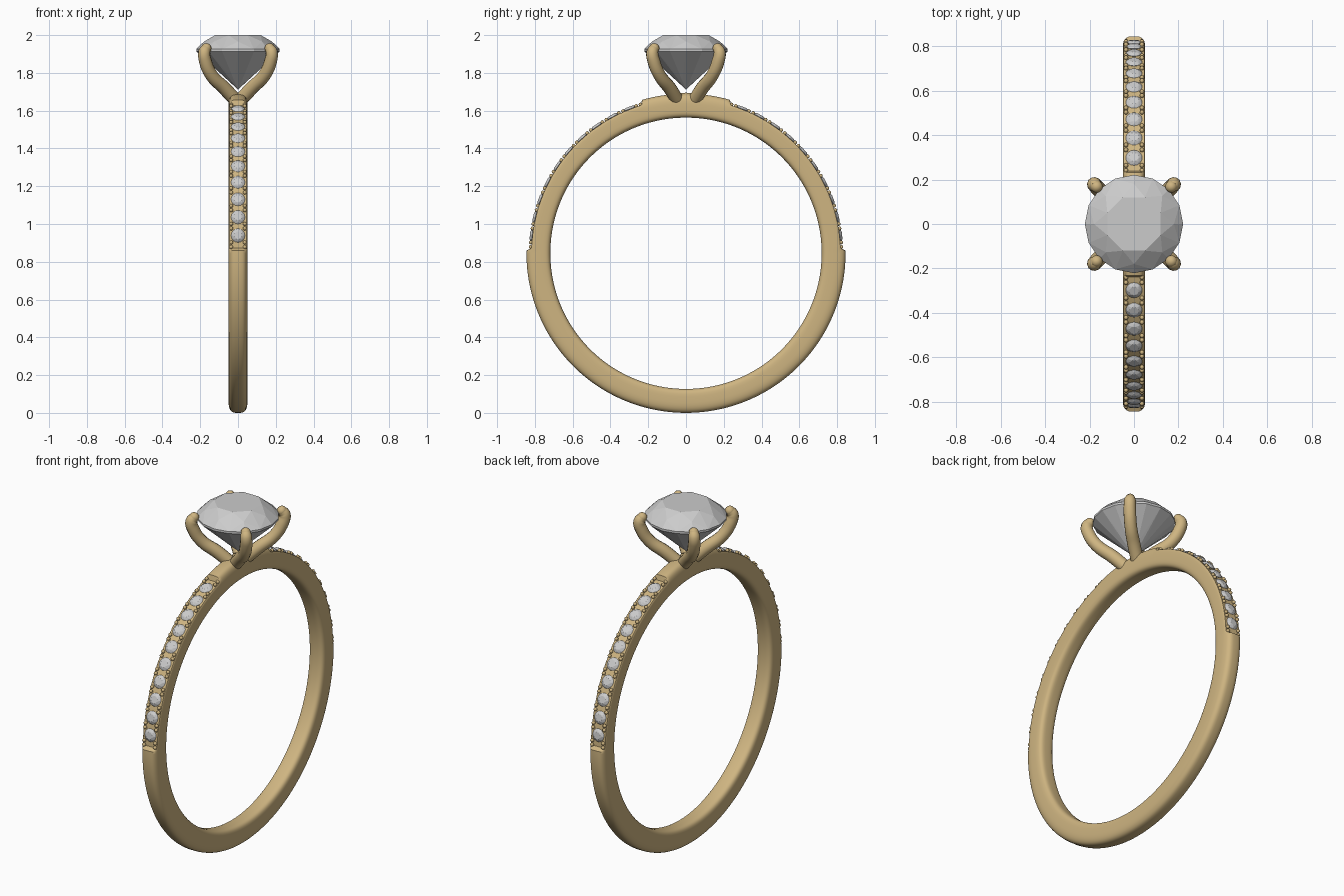
import bpy, bmesh
from math import sin, cos, pi, radians, copysign
from mathutils import Vector, Matrix

if "Cube" in bpy.data.objects:
    bpy.data.objects.remove(bpy.data.objects["Cube"])

CZ = 0.845  # centre height of the band
gold = bpy.data.materials.new("gold")
gold.diffuse_color = (0.62, 0.46, 0.22, 1)
gold.use_nodes = True
gold.node_tree.nodes["Principled BSDF"].inputs["Base Color"].default_value = gold.diffuse_color


def finish(bm, name, mat=None, smooth=None):
    bmesh.ops.recalc_face_normals(bm, faces=bm.faces)
    me = bpy.data.meshes.new(name)
    bm.to_mesh(me)
    bm.free()
    ob = bpy.data.objects.new(name, me)
    bpy.context.collection.objects.link(ob)
    if mat:
        me.materials.append(mat)
    if smooth:
        bpy.ops.object.select_all(action='DESELECT')
        ob.select_set(True)
        bpy.context.view_layer.objects.active = ob
        bpy.ops.object.shade_smooth_by_angle(angle=radians(smooth))
    return ob


def on_band(elev, r, side, x=0):
    """Frame on the band: local z points outwards at the given elevation."""
    a = radians(elev)
    n = Vector((0, side * cos(a), sin(a)))
    rot = n.to_track_quat('Z', 'X').to_matrix().to_4x4()
    return Matrix.Translation(Vector((x, 0, CZ)) + n * r) @ rot


def add_gem(bm, mat, rings):
    """Faceted stone: hull of (count, radius, height, twist) rings."""
    vs = []
    for n, r, z, tw in rings:
        for i in range(n):
            a = 2 * pi * (i + tw) / n
            vs.append(bm.verts.new(mat @ Vector((r * cos(a), r * sin(a), z))))
    bmesh.ops.convex_hull(bm, input=vs)


# Band: rounded section swept round, cut down to a seat where small stones sit
bm = bmesh.new()
N, M = 360, 32
loops = []
for i in range(N):
    deg = i - 90.0
    elev = deg if deg <= 90 else 180 - deg
    seat = 1.5 < elev < 74
    loop = []
    for j in range(M):
        t = 2 * pi * (j + 0.5) / M
        c, s = cos(t), sin(t)
        x = 0.05 * copysign(abs(c) ** 0.55, c)
        p = 0.8 if s > 0 else 0.45
        r = 0.781 + (0.064 if s > 0 else 0.063) * copysign(abs(s) ** p, s)
        if seat:
            r = min(r, 0.818)
            x = 0.05 * copysign(abs(c) ** 0.3, c) if s > 0 else x
        a = radians(deg)
        loop.append(bm.verts.new((x, r * cos(a), CZ + r * sin(a))))
    loops.append(loop)
for i in range(N):
    A, B = loops[i], loops[(i + 1) % N]
    for j in range(M):
        k = (j + 1) % M
        bm.faces.new((A[j], A[k], B[k], B[j]))
finish(bm, "band", gold, 40)

# Centre stone: brilliant cut
bm = bmesh.new()
add_gem(bm, Matrix.Identity(4), [
    (8, 0.130, 2.000, 0.5), (8, 0.180, 1.966, 0), (16, 0.221, 1.926, 0),
    (16, 0.221, 1.914, 0), (8, 0.050, 1.757, 0.5), (1, 0, 1.712, 0)])
finish(bm, "centre_stone")

# Small stones and their beads along both shoulders
stones, beads = bmesh.new(), bmesh.new()
STEP, COUNT, FIRST = 6.9, 10, 6.6
for side in (-1, 1):
    for i in range(COUNT):
        add_gem(stones, on_band(FIRST + STEP * i, 0.820, side), [
            (8, 0.021, 0.012, 0.5), (8, 0.030, 0.007, 0), (16, 0.037, 0, 0),
            (1, 0, -0.03, 0)])
    for i in range(COUNT + 1):
        mid = FIRST + STEP * (i - 0.5)
        for off in (-0.85, 0.85):
            for x in (-0.036, 0.036):
                bmesh.ops.create_icosphere(beads, subdivisions=2, radius=0.0105,
                                           matrix=on_band(mid + off, 0.823, side, x))
finish(stones, "shoulder_stones")
finish(beads, "shoulder_beads", gold, 60)

# Four claws curving up from the band and hooking over the stone
path = [(0.012, 0.045, 1.655, 0.036), (0.075, 0.088, 1.722, 0.036),
        (0.138, 0.138, 1.785, 0.034), (0.172, 0.170, 1.860, 0.034),
        (0.178, 0.178, 1.910, 0.032), (0.168, 0.168, 1.930, 0.027)]
for sx in (-1, 1):
    for sy in (-1, 1):
        cu = bpy.data.curves.new("claw", 'CURVE')
        cu.dimensions = '3D'
        cu.bevel_depth = 1.0
        cu.bevel_resolution = 4
        cu.resolution_u = 6
        cu.use_fill_caps = True
        sp = cu.splines.new('BEZIER')
        sp.bezier_points.add(len(path) - 1)
        for bp, (x, y, z, r) in zip(sp.bezier_points, path):
            bp.co = (x * sx, y * sy, z)
            bp.radius = r
            bp.handle_left_type = bp.handle_right_type = 'AUTO'
        tmp = bpy.data.objects.new("claw_path", cu)
        bpy.context.collection.objects.link(tmp)
        bpy.context.view_layer.update()
        dg = bpy.context.evaluated_depsgraph_get()
        bm = bmesh.new()
        bm.from_mesh(tmp.evaluated_get(dg).to_mesh())
        bpy.data.objects.remove(tmp)
        # rounded tip
        x, y, z, r = path[-1]
        bmesh.ops.create_uvsphere(bm, u_segments=16, v_segments=10, radius=r,
                                  matrix=Matrix.Translation((x * sx, y * sy, z)))
        name = ("front" if sy < 0 else "back") + ("_left" if sx < 0 else "_right") + "_claw"
        finish(bm, name, gold, 50)

# Saddle joining the claws to the band
bm = bmesh.new()
bmesh.ops.create_uvsphere(bm, u_segments=24, v_segments=12, radius=1,
                          matrix=Matrix.Translation((0, 0, 1.665)) @ Matrix.Diagonal((0.042, 0.11, 0.03, 1)))
finish(bm, "claw_saddle", gold, 60)
